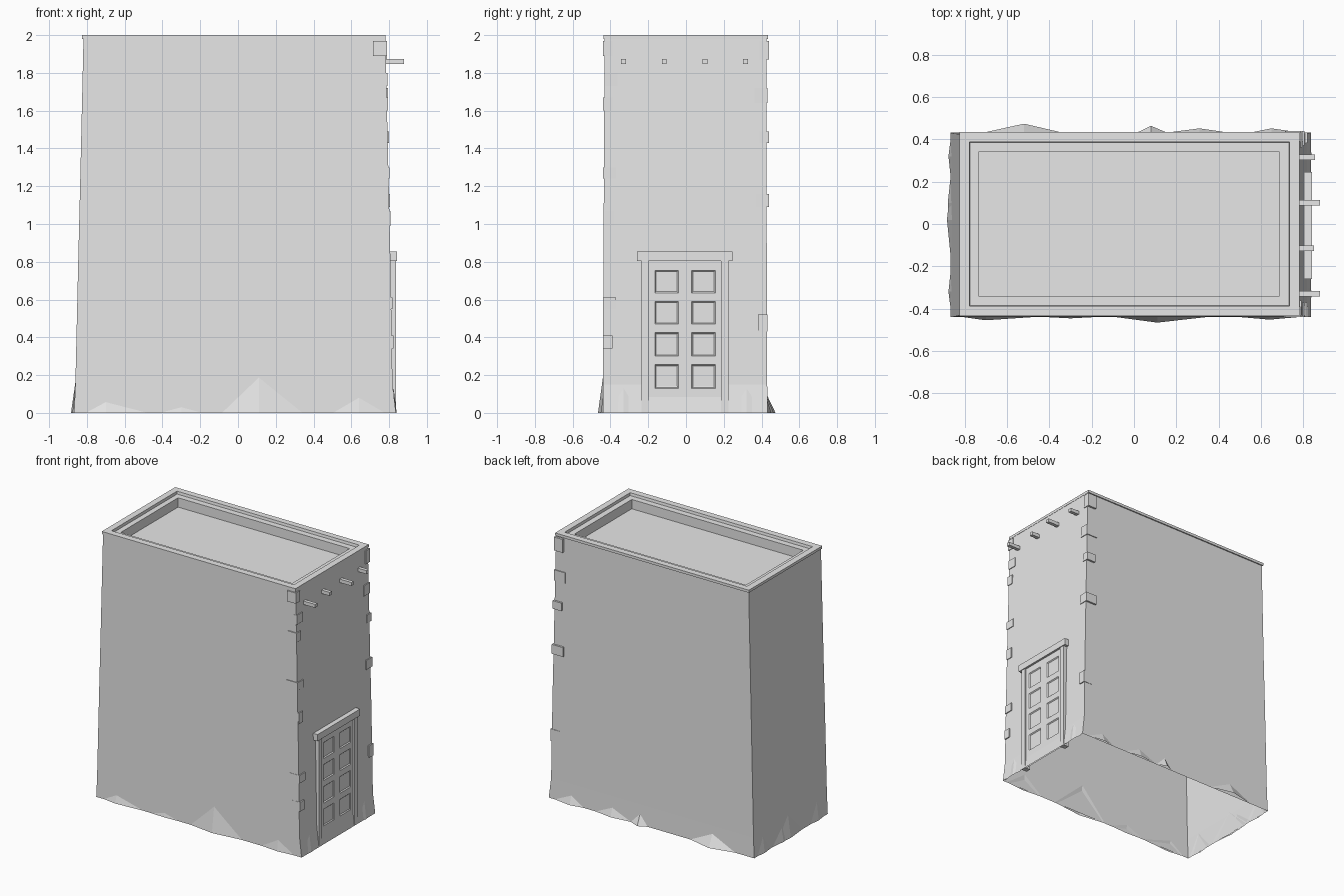
import bpy, bmesh
from mathutils import Vector

cube = bpy.data.objects.get("Cube")
if cube:
    bpy.data.objects.remove(cube, do_unlink=True)

plaster = bpy.data.materials.new("plain_grey")
plaster.use_nodes = True
GREY = (0.8, 0.8, 0.8, 1)
plaster.diffuse_color = GREY
plaster.node_tree.nodes["Principled BSDF"].inputs["Base Color"].default_value = GREY


def finish(name, bm, fix_normals=True):
    if fix_normals:
        bmesh.ops.recalc_face_normals(bm, faces=bm.faces)
    mesh = bpy.data.meshes.new(name)
    bm.to_mesh(mesh)
    bm.free()
    mesh.materials.append(plaster)
    obj = bpy.data.objects.new(name, mesh)
    bpy.context.collection.objects.link(obj)
    return obj


def box(name, x, y, z):
    bm = bmesh.new()
    bmesh.ops.create_cube(bm, size=1)
    for v in bm.verts:
        v.co = Vector([(a + b) / 2 + c * (b - a) for (a, b), c in zip((x, y, z), v.co)])
    return finish(name, bm)


def loft(name, rings, close_top=False):
    """Skin a stack of rectangles given as z, left, right, front, back."""
    bm = bmesh.new()
    loops = [[bm.verts.new(p) for p in ((l, f, z), (r, f, z), (r, b, z), (l, b, z))]
             for z, l, r, f, b in rings]
    for low, high in zip(loops, loops[1:]):
        for i in range(4):
            j = (i + 1) % 4
            bm.faces.new((low[i], low[j], high[j], high[i]))
    if close_top:
        bm.faces.new(loops[-1])
    return finish(name, bm, False)


# Tapered walls, open underneath
loft("walls", [(0, -.868, .836, -.440, .432),
               (.15, -.861, .818, -.440, .430),
               (.8, -.846, .807, -.437, .428),
               (1.2, -.836, .798, -.435, .426),
               (1.98, -.818, .780, -.431, .425)])

# Parapet with stepped inner ledge and sunken roof
loft("parapet_and_roof", [(1.98, -.815, .775, -.428, .422),
                          (1.98, -.825, .782, -.436, .434),
                          (2.0, -.825, .782, -.436, .434),
                          (2.0, -.778, .735, -.388, .388),
                          (1.98, -.775, .732, -.385, .385),
                          (1.98, -.735, .688, -.34, .34),
                          (1.91, -.735, .688, -.34, .34)], True)

# Rough earth flares along the foot of each wall
WALLS = {"front": lambda t, d: (t, -.438 - d), "back": lambda t, d: (t, .430 + d),
         "left": lambda t, d: (-.864 - d, t), "right": lambda t, d: (.828 + d, t)}


def flare(side, start, tip, end, out, height):
    place = WALLS[side]
    bm = bmesh.new()
    a, b, c = [bm.verts.new((*place(t, d), 0)) for t, d in ((start, 0), (tip, out), (end, 0))]
    top = bm.verts.new((*place(tip, -.004), height))
    flip = side in ("back", "left")
    for p, q in ((a, b), (b, c)):
        bm.faces.new((q, p, top) if flip else (p, q, top))
    finish(side + "_foot_flare", bm, False)


for spec in (("front", -.82, -.70, -.45, .017, .08), ("front", -.1, .11, .36, .028, .23),
             ("front", .48, .64, .8, .014, .12), ("front", -.45, -.3, -.15, .008, .06),
             ("back", -.72, -.52, -.33, .044, .1), ("back", .01, .08, .16, .034, .09),
             ("back", .14, .31, .46, .022, .08), ("back", .54, .65, .8, .022, .08),
             ("left", -.42, -.32, -.2, .013, .15), ("left", -.18, .02, .2, .02, .17),
             ("left", .2, .32, .42, .013, .14), ("right", -.42, -.33, -.25, .012, .13),
             ("right", .24, .32, .41, .012, .13)):
    flare(*spec)

# Exposed corner stones on the door end
front_stones = ((1.89, 1.97), (1.73, 1.8), (1.6, 1.67), (1.24, 1.3),
                (.99, 1.07), (.55, .61), (.34, .41))
back_stones = ((1.87, 1.97), (1.64, 1.72), (1.43, 1.49), (1.09, 1.16), (.43, .52))
for side, stones in ((-1, front_stones), (1, back_stones)):
    for i, (z0, z1) in enumerate(stones):
        face_x = .782 + .023 * (2 - z0)
        corner = .432 + .008 * (i % 3 != 1)
        reach = .05 + .02 * (i % 2)
        y = sorted((side * corner, side * (corner - reach)))
        box("corner_stone", (face_x - reach - .02, face_x + .003), y, (z0, z1))

# Roof beams poking through the wall
for y, tip in ((-.33, .88), (-.115, .85), (.10, .88), (.315, .855)):
    box("roof_beam", (.74, tip), (y - .013, y + .013), (1.847, 1.873))

# Door leaf with eight sunken panels
bm = bmesh.new()
ys = (-.2, -.165, -.04, .03, .155, .19)
zs = (0, .13, .255, .30, .425, .47, .59, .635, .755, .81)
grid = [[bm.verts.new((.826, y, z)) for y in ys] for z in zs]
panels = []
for i in range(len(zs) - 1):
    for j in range(len(ys) - 1):
        face = bm.faces.new((grid[i][j], grid[i][j + 1], grid[i + 1][j + 1], grid[i + 1][j]))
        if i % 2 and j % 2:
            panels.append(face)
bm.normal_update()
bmesh.ops.inset_individual(bm, faces=panels, thickness=.009, depth=-.007)
finish("door", bm, False)

# Door frame
for y0, y1 in ((-.235, -.198), (.185, .225)):
    box("door_jamb", (.79, .836), (y0, y1), (0, .81))
box("door_lintel", (.79, .842), (-.26, .245), (.805, .855))

# The left end sits a little proud at its foot
flare("left", -.1, .1, .25, .016, .12)
